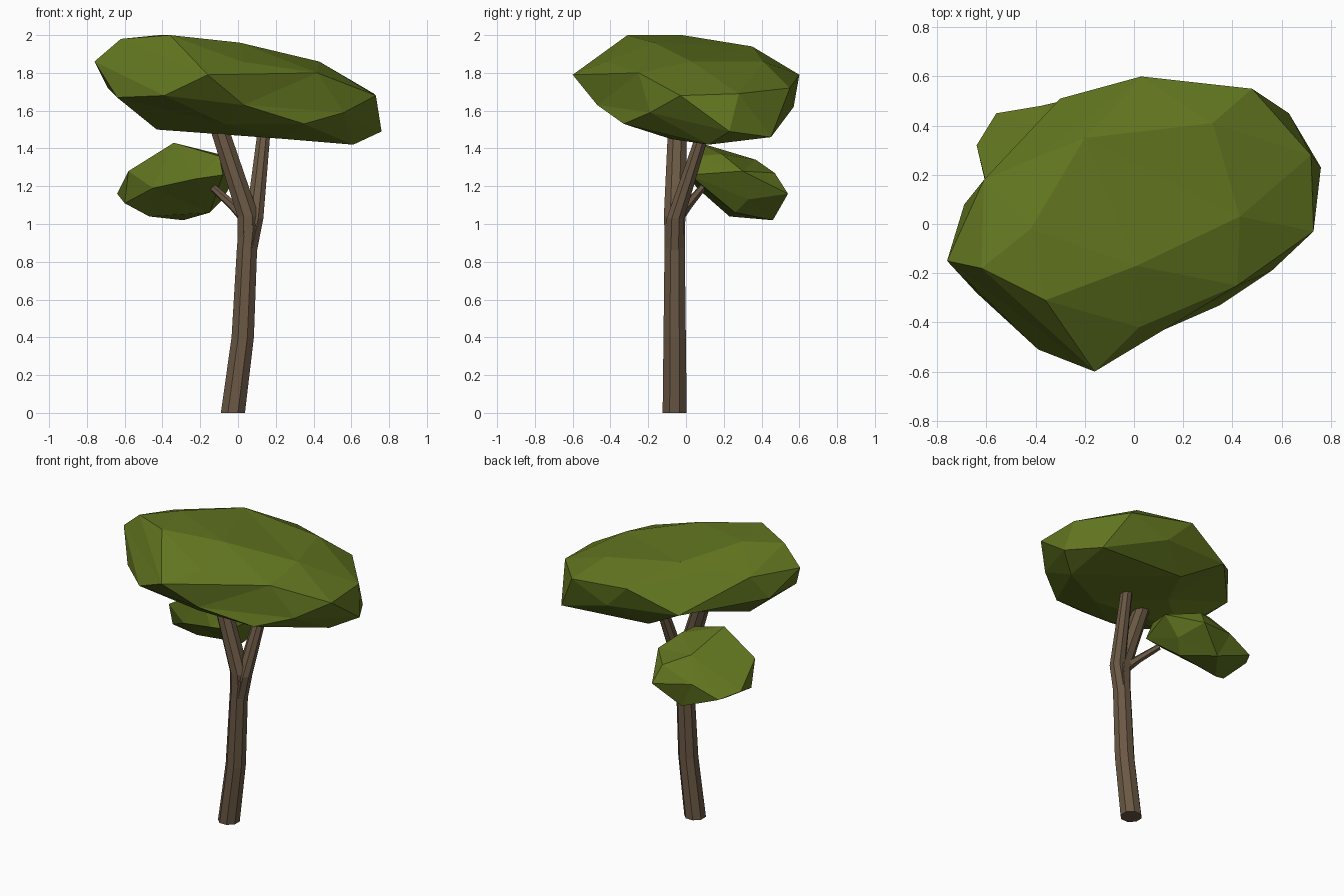
import bpy
import bmesh
from math import cos, sin, pi
from mathutils import Vector

default = bpy.data.objects.get("Cube")
if default:
    bpy.data.objects.remove(default, do_unlink=True)


def make_material(name, colour):
    mat = bpy.data.materials.new(name)
    mat.use_nodes = True
    mat.diffuse_color = (*colour, 1)
    shader = next(n for n in mat.node_tree.nodes if n.type == 'BSDF_PRINCIPLED')
    shader.inputs["Base Color"].default_value = (*colour, 1)
    shader.inputs["Roughness"].default_value = 0.9
    return mat


def finish(bm, name, mat):
    bmesh.ops.recalc_face_normals(bm, faces=bm.faces[:])
    mesh = bpy.data.meshes.new(name)
    bm.to_mesh(mesh)
    bm.free()
    mesh.materials.append(mat)
    obj = bpy.data.objects.new(name, mesh)
    bpy.context.collection.objects.link(obj)
    return obj


def tube(name, stations, mat, axis=(0, 0, 1), sides=8):
    """Faceted limb: stations are (centre, radius), rings square to axis."""
    bm = bmesh.new()
    turn = Vector((0, 0, 1)).rotation_difference(Vector(axis))
    rings = []
    for centre, radius in stations:
        ring = []
        for i in range(sides):
            a = 2 * pi * (i + 0.5) / sides
            offset = turn @ Vector((cos(a), sin(a), 0)) * radius
            ring.append(bm.verts.new(Vector(centre) + offset))
        rings.append(ring)
    for low, high in zip(rings, rings[1:]):
        for i in range(sides):
            j = (i + 1) % sides
            bm.faces.new((low[i], low[j], high[j], high[i]))
    bm.faces.new(rings[0])
    bm.faces.new(rings[-1])
    return finish(bm, name, mat)


def foliage(name, centre, size, tilt, corners, mat):
    """Faceted leaf clump with shallow dents: wrap the corners as directions
    on a rounded ball, then move each one out to its own place."""
    bm = bmesh.new()
    places = {}
    for corner in corners:
        d = Vector(corner) - Vector(centre)
        d.z += tilt * d.x
        d = Vector(a / b for a, b in zip(d, size))
        vert = bm.verts.new(d.normalized() * d.length ** 0.15)
        places[vert] = corner
    bmesh.ops.convex_hull(bm, input=bm.verts[:])
    for vert, corner in places.items():
        vert.co = corner
    loose = [v for v in bm.verts if not v.link_faces]
    bmesh.ops.delete(bm, geom=loose, context='VERTS')
    return finish(bm, name, mat)


bark = make_material("bark brown", (0.145, 0.098, 0.058))
leaf = make_material("leaf green", (0.12, 0.177, 0.014))

# Trunk, leaning slightly
tube("trunk", [
    ((-.027, -.06, 0), .069),
    ((.025, -.06, .4), .064),
    ((.048, -.06, .88), .058),
    ((.06, -.06, 1.0), .059),
], bark)

# Fork of two limbs holding the crown
tube("main_limb", [
    ((.047, -.06, .86), .053),
    ((.054, -.06, 1.04), .062),
    ((-.136, -.042, 1.62), .052),
], bark)
tube("second_limb", [
    ((.052, -.06, .86), .053),
    ((.088, -.056, 1.03), .05),
    ((.145, .115, 1.56), .035),
], bark)

# Twig reaching to the lower clump
tube("twig", [
    ((.03, -.04, 1.04), .034),
    ((-.03, .01, 1.1), .025),
    ((-.13, .085, 1.19), .02),
], bark, axis=(-1, .8, .8), sides=6)

# Wide crown: top plateau, rim, then underside
foliage("crown", (0, 0, 1.7), (.72, .55, .25), .15, [
    (-.36, -.31, 2), (-.62, -.18, 1.98), (-.42, -.02, 2),
    (.01, -.17, 1.96), (-.2, .35, 1.94), (.43, .03, 1.86), (.32, .41, 1.86),
    (-.76, -.15, 1.86), (-.16, -.6, 1.79), (.02, -.42, 1.86),
    (.42, -.25, 1.8), (.73, -.03, 1.68), (.72, .28, 1.69),
    (.48, .55, 1.72), (.03, .6, 1.79), (-.61, .18, 1.88), (-.4, .27, 1.91),
    (-.69, .08, 1.72), (-.3, .51, 1.66), (-.64, -.28, 1.67),
    (-.39, -.51, 1.68), (.03, -.47, 1.63), (.35, -.33, 1.53),
    (.56, -.19, 1.59), (.76, .23, 1.49), (.63, .45, 1.46), (.2, .57, 1.62),
    (.61, .12, 1.42), (.25, -.08, 1.45), (-.02, .43, 1.5),
    (-.07, -.33, 1.53), (-.43, -.08, 1.5), (-.15, .15, 1.51),
], leaf)

# Small lower clump at the back
foliage("lower_clump", (-.32, .26, 1.21), (.3, .25, .2), 0, [
    (-.34, .07, 1.43), (-.1, .06, 1.36), (-.1, .19, 1.37),
    (-.3, .37, 1.34), (-.15, .47, 1.27), (-.58, .08, 1.28),
    (-.64, .32, 1.16), (-.56, .45, 1.13), (-.38, .48, 1.2),
    (-.12, .54, 1.16), (0, .3, 1.28), (-.08, .02, 1.26),
    (-.45, .06, 1.19), (-.22, .02, 1.24), (-.08, .33, 1.13),
    (-.6, .15, 1.11), (-.15, .26, 1.06), (-.29, .46, 1.02), (-.47, .23, 1.04),
], leaf)
